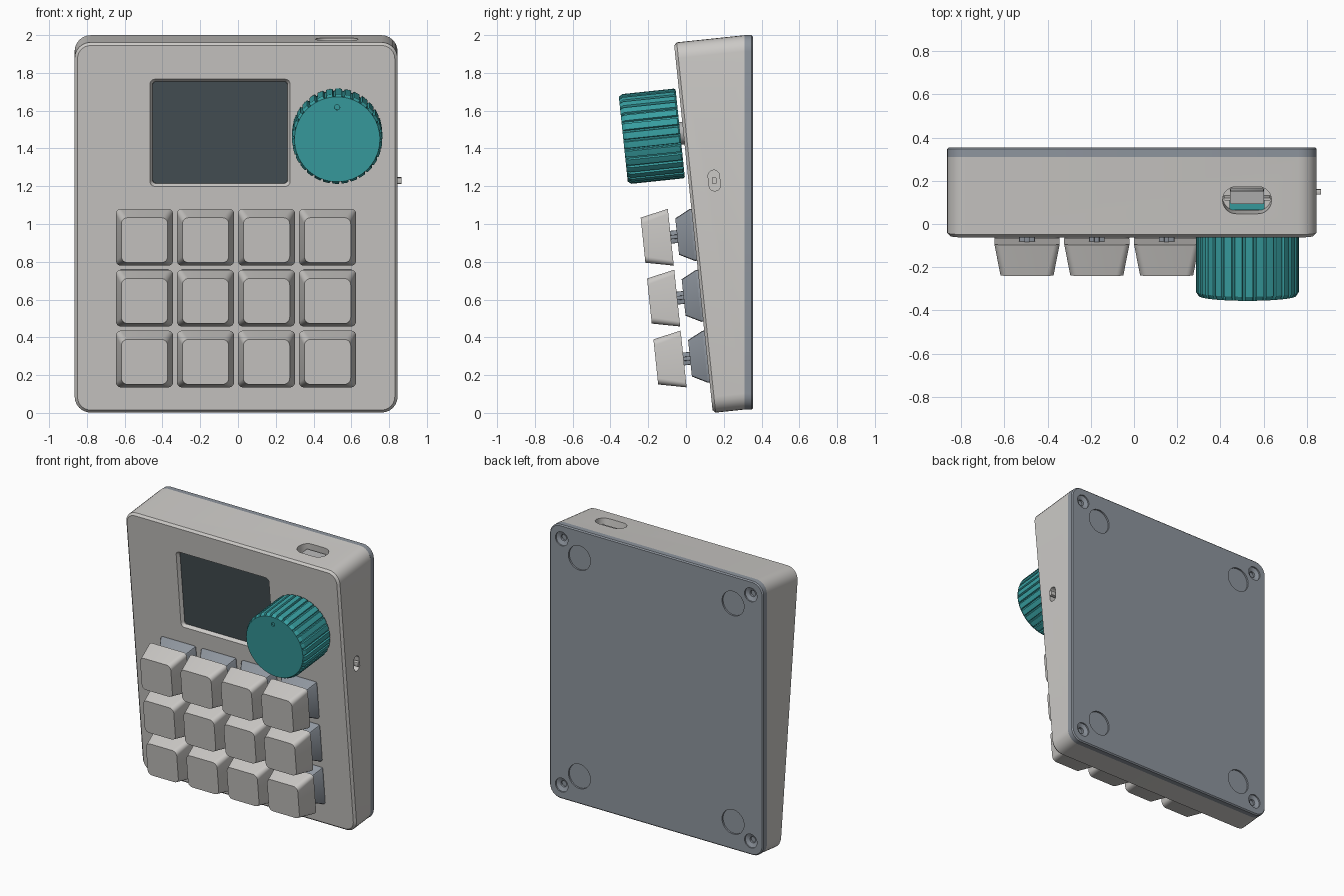
import bpy, bmesh, math
from mathutils import Matrix, Vector

if "Cube" in bpy.data.objects:
    bpy.data.objects.remove(bpy.data.objects["Cube"])

# ---------- materials ----------
def material(name, rgb):
    m = bpy.data.materials.new(name)
    m.diffuse_color = (*rgb, 1)
    m.use_nodes = True
    m.node_tree.nodes["Principled BSDF"].inputs["Base Color"].default_value = m.diffuse_color
    return m

LIGHT = material("warm_light_grey", (0.60, 0.585, 0.565))
SLATE = material("slate_grey", (0.27, 0.30, 0.34))
TEAL = material("teal", (0.04, 0.35, 0.36))
DARK = material("screen_dark", (0.06, 0.08, 0.09))
METAL = material("connector_grey", (0.45, 0.45, 0.45))

# ---------- frames: the front face leans forward by 6 degrees ----------
S, C = math.sin(math.radians(6)), math.cos(math.radians(6))
P0 = Vector((0, 0.142, 0))
X, V, N = Vector((1, 0, 0)), Vector((0, -S, C)), Vector((0, -C, -S))

def frame(a, b, c, origin=P0):
    m = Matrix((a, b, c)).transposed().to_4x4()
    m.translation = origin
    return m

FACE = frame(X, V, N)                                   # x, up the face, outward
TOP = frame(X, -N, V)                                   # x, backward, up
SIDE = frame(-N, V, X)                                  # backward, up, right
BACK = frame(-X, Vector((0, 0, 1)), Vector((0, 1, 0)), Vector((0, 0, 0)))

# ---------- helpers ----------
def rrect(cx, cy, hx, hy, r, z, seg=6):
    """Rounded rectangle ring; z is a number or a function of y."""
    pts = []
    for k, (sx, sy) in enumerate(((1, 1), (-1, 1), (-1, -1), (1, -1))):
        for i in range(seg + 1):
            a = math.pi / 2 * (k + i / seg)
            y = cy + sy * (hy - r) + r * math.sin(a)
            pts.append((cx + sx * (hx - r) + r * math.cos(a), y, z(y) if callable(z) else z))
    return pts

def circle(cx, cy, r, z, n=32):
    return [(cx + r * math.cos(2 * math.pi * i / n), cy + r * math.sin(2 * math.pi * i / n), z)
            for i in range(n)]

def loft(name, m, rings, mat):
    """Closed solid through rings of equal point count."""
    bm = bmesh.new()
    loops = [[bm.verts.new(m @ Vector(p)) for p in ring] for ring in rings]
    n = len(loops[0])
    for a, b in zip(loops, loops[1:]):
        for i in range(n):
            j = (i + 1) % n
            bm.faces.new((a[i], a[j], b[j], b[i]))
    bm.faces.new(loops[0][::-1])
    bm.faces.new(loops[-1])
    bmesh.ops.recalc_face_normals(bm, faces=bm.faces)
    me = bpy.data.meshes.new(name)
    bm.to_mesh(me)
    bm.free()
    me.materials.append(mat)
    ob = bpy.data.objects.new(name, me)
    bpy.context.collection.objects.link(ob)
    return ob

def block(name, m, cx, cy, hx, hy, z0, z1, mat, r=0.004):
    return loft(name, m, [rrect(cx, cy, hx, hy, r, z, 2) for z in (z0, z1)], mat)

def cut(ob, cutters):
    """Subtract the cutters and bake the result."""
    for c in cutters:
        c.hide_render = True
        mod = ob.modifiers.new("cut", 'BOOLEAN')
        mod.operation, mod.solver, mod.object = 'DIFFERENCE', 'EXACT', c
    bpy.context.view_layer.update()
    me = bpy.data.meshes.new_from_object(ob.evaluated_get(bpy.context.evaluated_depsgraph_get()))
    ob.modifiers.clear()
    ob.data = me
    for c in cutters:
        bpy.data.objects.remove(c)

# ---------- case: tilted front, upright back ----------
HV = 0.9855
def to_back(v):
    return (0.142 - 0.31 - S * v) / C

case = loft("case", FACE, [
    rrect(-0.01, HV, 0.840, HV - 0.015, 0.070, 0),
    rrect(-0.01, HV, 0.855, HV, 0.085, -0.015),
    rrect(-0.01, HV, 0.855, HV, 0.085, to_back)], LIGHT)
cut(case, [
    loft("screen_cutter", FACE, [rrect(-0.095, 1.491, 0.378, 0.292, 0.030, 0.01),
                                 rrect(-0.095, 1.491, 0.358, 0.272, 0.020, -0.02),
                                 rrect(-0.095, 1.491, 0.358, 0.272, 0.020, -0.06)], LIGHT),
    loft("port_cutter", TOP, [rrect(0.523, 0.175, 0.113, 0.063, 0.062, z) for z in (1.82, 2.05)], LIGHT),
    loft("button_cutter", SIDE, [rrect(0.136, 1.2225, 0.03, 0.055, 0.029, z) for z in (0.79, 0.9)], LIGHT)])

block("screen", FACE, -0.095, 1.491, 0.358, 0.272, -0.065, -0.025, DARK, 0.02)

# ---------- port and side button ----------
block("port_connector", TOP, 0.523, 0.185, 0.078, 0.030, 1.81, 1.94, METAL)
block("port_board", TOP, 0.523, 0.175, 0.108, 0.006, 1.81, 1.92, LIGHT)
block("port_floor", TOP, 0.523, 0.140, 0.080, 0.026, 1.815, 1.83, TEAL)
block("side_button", SIDE, 0.136, 1.2225, 0.012, 0.017, 0.78, 0.865, LIGHT)

# ---------- back plate with screw holes and foot recesses ----------
plate = loft("back_plate", BACK, [
    rrect(0.01, 1.0085, 0.855, 0.991, 0.085, 0.31),
    rrect(0.01, 1.0085, 0.855, 0.991, 0.085, 0.347),
    rrect(0.01, 1.0085, 0.847, 0.983, 0.077, 0.355)], SLATE)
holes = []
for sx in (-1, 1):
    for sz in (-1, 1):
        x, z = 0.01 + sx * 0.757, 1.0085 + sz * 0.891
        holes.append(loft("screw_cutter", BACK, [circle(x, z, 0.022, 0.318), circle(x, z, 0.022, 0.333),
                                                 circle(x, z, 0.050, 0.345), circle(x, z, 0.050, 0.37)], SLATE))
        x, z = 0.01 + sx * 0.615, 1.0085 + sz * 0.79
        holes.append(loft("foot_cutter", BACK, [circle(x, z, 0.088, w) for w in (0.343, 0.37)], SLATE))
cut(plate, holes)

# ---------- keys: housing, cross stem, tapered cap ----------
for row in range(3):
    for col in range(4):
        x, v = -0.495 + 0.323 * col, 0.300 + 0.324 * row
        tag = f"_{row}_{col}"
        loft("switch_housing" + tag, FACE, [
            rrect(x, v, 0.138, 0.138, 0.012, -0.005, 2), rrect(x, v, 0.138, 0.138, 0.012, 0.010, 2),
            rrect(x, v, 0.097, 0.097, 0.012, 0.090, 2)], SLATE)
        block("stem_across" + tag, FACE, x, v, 0.036, 0.011, 0.085, 0.13, SLATE)
        block("stem_upright" + tag, FACE, x, v, 0.012, 0.034, 0.085, 0.13, SLATE)
        loft("keycap" + tag, FACE, [
            rrect(x, v, 0.151, 0.151, 0.026, 0.124), rrect(x, v, 0.123, 0.120, 0.034, 0.272)], LIGHT)

# ---------- knurled knob ----------
KX, KV, TEETH = 0.525, 1.49, 30

def knurl(ridge, groove, w):
    pts = []
    for i in range(TEETH):
        for f, r in ((0.0, ridge), (0.34, ridge), (0.68, ridge), (0.76, groove), (0.92, groove)):
            a = 2 * math.pi * (i + f) / TEETH
            pts.append((KX + r * math.cos(a), KV + r * math.sin(a), w))
    return pts

knob = loft("knob", FACE, [knurl(0.232, 0.226, 0.017), knurl(0.239, 0.228, 0.025),
                           knurl(0.239, 0.228, 0.300), knurl(0.226, 0.226, 0.320)], TEAL)
cut(knob, [loft("dimple_cutter", FACE, [circle(KX, KV + 0.17, 0.014, w, 20) for w in (0.31, 0.34)], TEAL)])
loft("knob_shaft", FACE, [circle(KX, KV, 0.06, w) for w in (-0.01, 0.03)], METAL)

# ---------- shading ----------
bpy.ops.object.select_all(action='SELECT')
bpy.context.view_layer.objects.active = case
bpy.ops.object.shade_smooth_by_angle(angle=math.radians(25))
